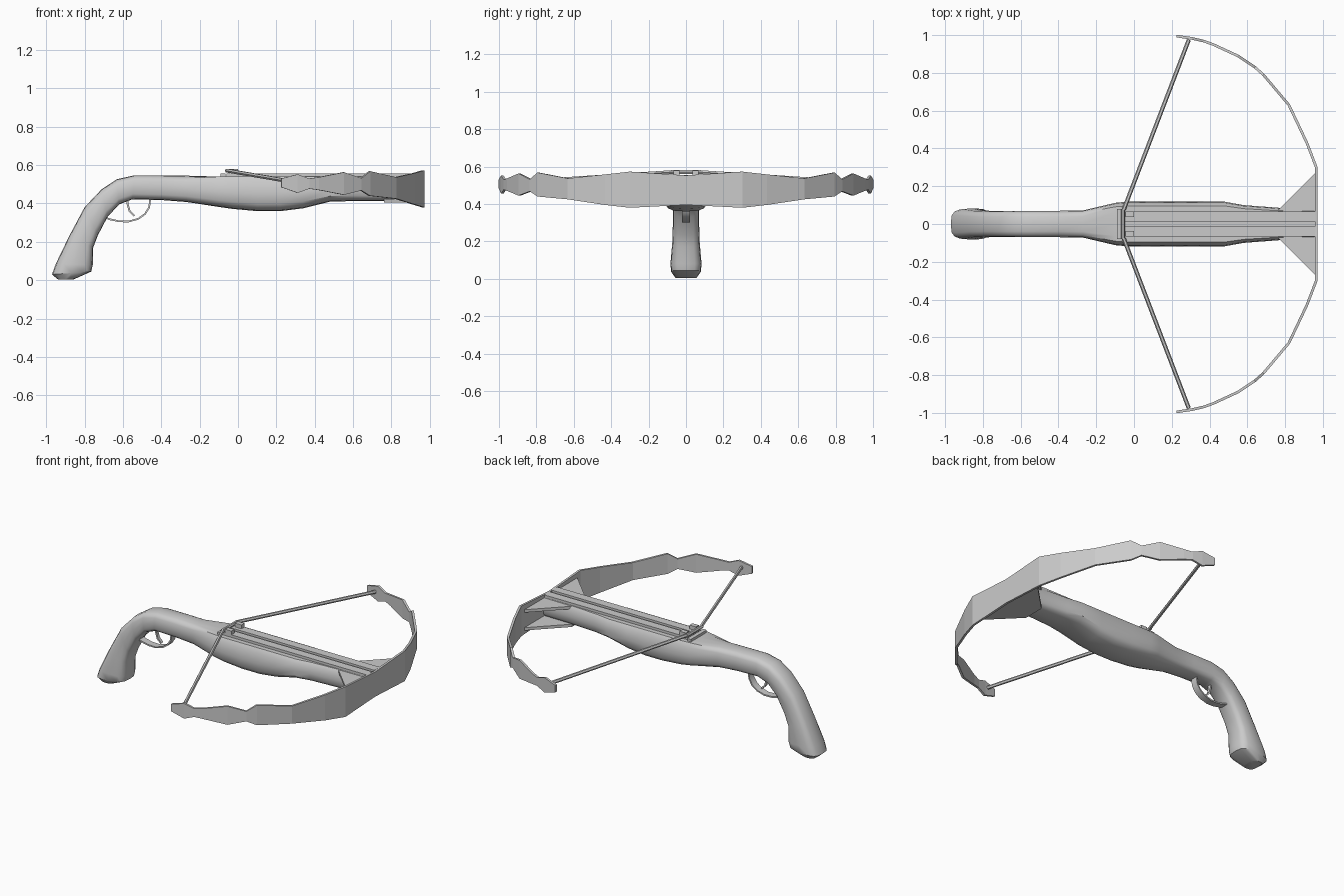
import bpy, bmesh, math
from mathutils import Vector

if "Cube" in bpy.data.objects:
    bpy.data.objects.remove(bpy.data.objects["Cube"], do_unlink=True)

grey = bpy.data.materials.new("plain_grey")
grey.use_nodes = True
grey.diffuse_color = (0.6, 0.6, 0.6, 1)
grey.node_tree.nodes["Principled BSDF"].inputs["Base Color"].default_value = (0.6, 0.6, 0.6, 1)


def finish(name, bm, smooth=False):
    bmesh.ops.recalc_face_normals(bm, faces=bm.faces)
    mesh = bpy.data.meshes.new(name)
    bm.to_mesh(mesh)
    bm.free()
    mesh.materials.append(grey)
    ob = bpy.data.objects.new(name, mesh)
    bpy.context.collection.objects.link(ob)
    if smooth:
        bpy.ops.object.select_all(action='DESELECT')
        ob.select_set(True)
        bpy.context.view_layer.objects.active = ob
        bpy.ops.object.shade_smooth_by_angle(angle=math.radians(35))
    return ob


def loft(name, rings, smooth=False):
    """Skin a list of closed rings and cap both ends."""
    bm = bmesh.new()
    vs = [[bm.verts.new(p) for p in ring] for ring in rings]
    n = len(vs[0])
    for a, b in zip(vs, vs[1:]):
        for i in range(n):
            j = (i + 1) % n
            bm.faces.new((a[i], a[j], b[j], b[i]))
    bm.faces.new(vs[0])
    bm.faces.new(vs[-1])
    return finish(name, bm, smooth)


def box(name, x0, x1, y0, y1, z0, z1):
    rings = [[(x, y0, z0), (x, y1, z0), (x, y1, z1), (x, y0, z1)] for x in (x0, x1)]
    return loft(name, rings)


def rod(name, a, b, r):
    a, b = Vector(a), Vector(b)
    d = (b - a).normalized()
    u = d.cross(Vector((0, 0, 1))).normalized()
    v = d.cross(u)
    offs = [r * (u * math.cos(i * math.pi / 3) + v * math.sin(i * math.pi / 3)) for i in range(6)]
    return loft(name, [[p + o for o in offs] for p in (a, b)])


def strap(name, path, width, thick):
    """Flat band following a path in the x-z plane."""
    pts = [Vector((x, 0, z)) for x, z in path]
    rings = []
    for i, p in enumerate(pts):
        d = (pts[min(i + 1, len(pts) - 1)] - pts[max(i - 1, 0)]).normalized()
        n = Vector((-d.z, 0, d.x)) * thick / 2
        y = Vector((0, width / 2, 0))
        rings.append([p + n + y, p + n - y, p - n - y, p - n + y])
    return loft(name, rings, True)


# Stock: upper x, z, lower x, z, half width
stations = [
    (-0.94, 0.005, -0.86, 0.003, 0.055),
    (-0.97, 0.03, -0.765, 0.045, 0.08),
    (-0.95, 0.085, -0.757, 0.08, 0.083),
    (-0.88, 0.23, -0.755, 0.17, 0.073),
    (-0.80, 0.38, -0.73, 0.235, 0.07),
    (-0.71, 0.475, -0.68, 0.33, 0.07),
    (-0.63, 0.527, -0.62, 0.395, 0.07),
    (-0.54, 0.547, -0.55, 0.422, 0.07),
    (-0.40, 0.547, -0.40, 0.418, 0.07),
    (-0.27, 0.545, -0.27, 0.408, 0.072),
    (-0.10, 0.54, -0.10, 0.382, 0.112),
    (-0.04, 0.54, -0.03, 0.372, 0.118),
    (0.10, 0.54, 0.10, 0.36, 0.118),
    (0.22, 0.54, 0.22, 0.36, 0.118),
    (0.34, 0.54, 0.34, 0.375, 0.118),
    (0.48, 0.54, 0.48, 0.41, 0.118),
    (0.58, 0.54, 0.58, 0.412, 0.1),
    (0.78, 0.54, 0.78, 0.412, 0.085),
    (0.955, 0.54, 0.955, 0.412, 0.082),
]


def squash(v):
    return math.copysign(abs(v) ** 0.6, v)


rings = []
for tx, tz, bx, bz, w in stations:
    top, low = Vector((tx, 0, tz)), Vector((bx, 0, bz))
    ring = []
    for i in range(16):
        t = i * math.pi / 8
        c, s = squash(math.cos(t)), squash(math.sin(t))
        if tx > -0.2 and c > 0:       # flat deck on the front half
            c = min(1, c / 0.8)
        ring.append((top + low) / 2 + (top - low) / 2 * c + Vector((0, w * s, 0)))
    rings.append(ring)
loft("stock", rings, True)

# Bow limbs: x, y, lower z, upper z along the left half, then mirrored
limb = [
    (0.225, 0.995, 0.485, 0.53), (0.31, 0.982, 0.455, 0.552),
    (0.37, 0.968, 0.477, 0.53), (0.42, 0.95, 0.47, 0.537),
    (0.55, 0.89, 0.445, 0.563), (0.64, 0.83, 0.468, 0.532),
    (0.685, 0.79, 0.44, 0.568), (0.82, 0.63, 0.425, 0.537),
    (0.915, 0.43, 0.395, 0.558), (0.965, 0.30, 0.38, 0.573),
    (0.965, 0.0, 0.395, 0.553),
]
half = limb[:-1]
full = limb + [(x, -y, a, b) for x, y, a, b in reversed(half)]
rings = []
for i, (x, y, a, b) in enumerate(full):
    p, q = full[max(i - 1, 0)], full[min(i + 1, len(full) - 1)]
    d = Vector((q[0] - p[0], q[1] - p[1])).normalized()
    ox, oy = d.y * 0.007, -d.x * 0.007
    rings.append([(x + ox, y + oy, a), (x - ox, y - oy, a),
                  (x - ox, y - oy, b), (x + ox, y + oy, b)])
loft("bow", rings)

# Bow mounting plates above and below the stock nose
for name, z in (("upper_bow_mount", 0.52), ("lower_bow_mount", 0.405)):
    outline = [(0.76, 0.07), (0.96, 0.27), (0.96, -0.27), (0.76, -0.07)]
    loft(name, [[(x, y, h) for x, y in outline] for h in (z, z + 0.018)])

# Rails either side of the bolt groove, string catches and string
for side, s in (("left", 1), ("right", -1)):
    box(side + "_rail", -0.06, 0.96, s * 0.012, s * 0.066, 0.53, 0.556)
    box(side + "_catch", -0.045, 0.0, s * 0.036, s * 0.066, 0.54, 0.58)
    rod(side + "_string", (0.29, s * 0.975, 0.512), (-0.055, s * 0.075, 0.571), 0.011)
box("groove_floor", -0.06, 0.96, -0.012, 0.012, 0.53, 0.543)
rod("string_center", (-0.058, -0.08, 0.571), (-0.058, 0.08, 0.571), 0.011)
box("string_rest", -0.09, -0.065, -0.08, 0.08, 0.53, 0.556)

# Trigger and guard
strap("trigger_guard", [(-0.71, 0.335), (-0.67, 0.318), (-0.62, 0.307), (-0.57, 0.306),
                        (-0.52, 0.32), (-0.485, 0.345), (-0.463, 0.38), (-0.457, 0.43)], 0.045, 0.009)
strap("trigger", [(-0.575, 0.43), (-0.575, 0.395), (-0.565, 0.36), (-0.54, 0.335)], 0.02, 0.01)
